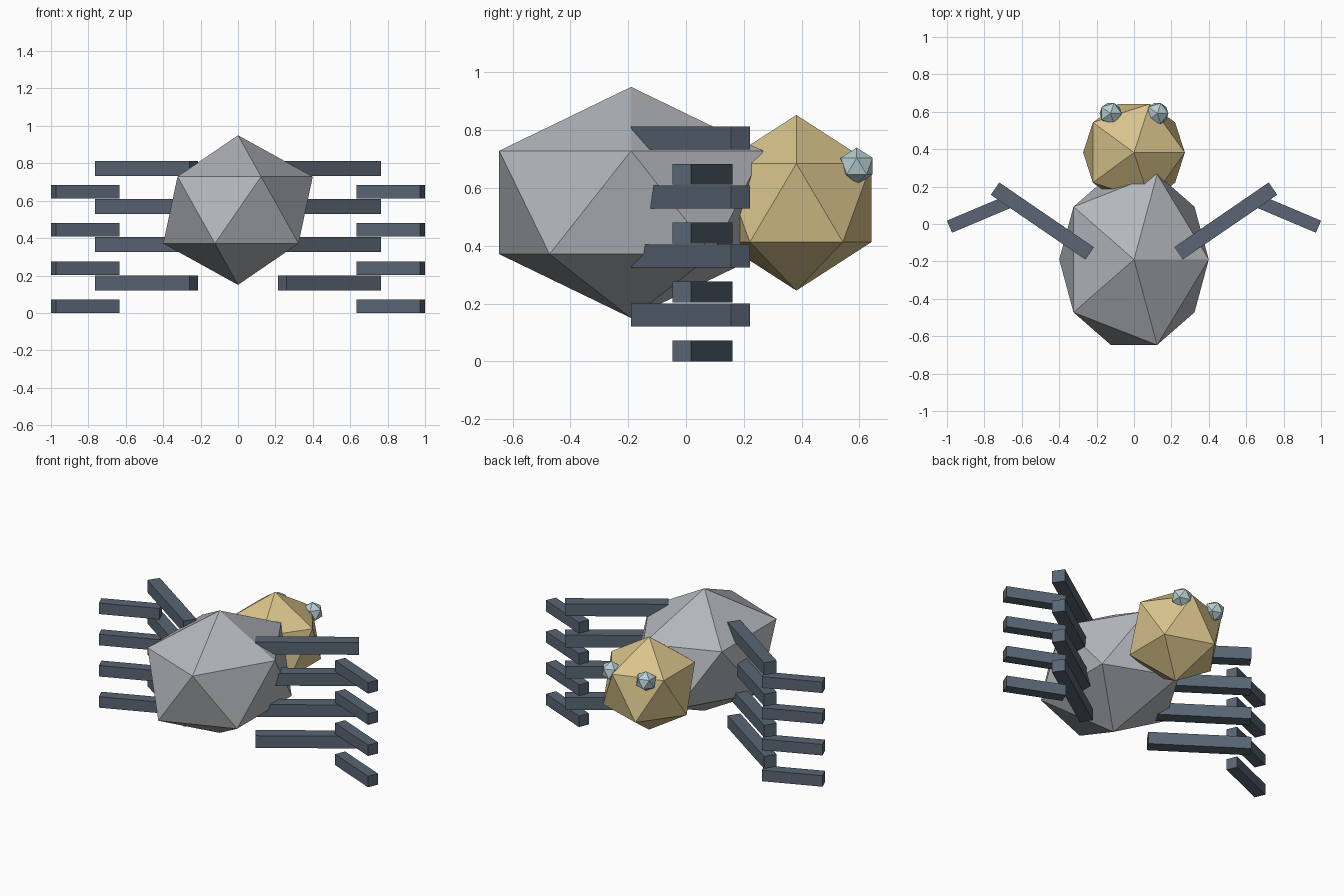
import bpy
from math import radians

if "Cube" in bpy.data.objects:
    bpy.data.objects.remove(bpy.data.objects["Cube"])


def material(name, rgb):
    m = bpy.data.materials.new(name)
    m.diffuse_color = (*rgb, 1.0)
    m.use_nodes = True
    m.node_tree.nodes["Principled BSDF"].inputs["Base Color"].default_value = m.diffuse_color
    return m


GREY = material("body grey", (0.45, 0.47, 0.50))
SAND = material("head sand", (0.69, 0.55, 0.26))
SLATE = material("leg slate", (0.10, 0.13, 0.175))
PALE = material("eye pale blue", (0.47, 0.62, 0.65))


def finish(name, mat, scale):
    ob = bpy.context.object
    ob.name = ob.data.name = name
    ob.scale = scale
    ob.data.materials.append(mat)
    return ob


def ball(name, loc, scale, mat):
    """Flat-faced 20-sided ball."""
    bpy.ops.mesh.primitive_ico_sphere_add(subdivisions=1, radius=1, location=loc)
    return finish(name, mat, scale)


def bar(name, loc, size, angle, mat):
    """Box turned about the vertical axis."""
    bpy.ops.mesh.primitive_cube_add(size=1, location=loc, rotation=(0, 0, angle))
    return finish(name, mat, size)


# Body and head
ball("body", (0, -0.19, 0.55), (0.447, 0.537, 0.40), GREY)
ball("head", (0, 0.382, 0.549), (0.304, 0.306, 0.304), SAND)

# Eyes and stacked legs on both sides
for side, s in (("left", -1), ("right", 1)):
    ball(f"{side}_eye", (s * 0.125, 0.591, 0.676), (0.066, 0.065, 0.064), PALE)
    for i in range(4):
        z = 0.204 * i
        bar(f"{side}_upper_leg_{i + 1}", (s * 0.49, 0.016, 0.161 + z),
            (0.613, 0.08, 0.08), s * radians(34.4), SLATE)
        bar(f"{side}_lower_leg_{i + 1}", (s * 0.8175, 0.057, 0.036 + z),
            (0.367, 0.07, 0.072), -s * radians(22.9), SLATE)
